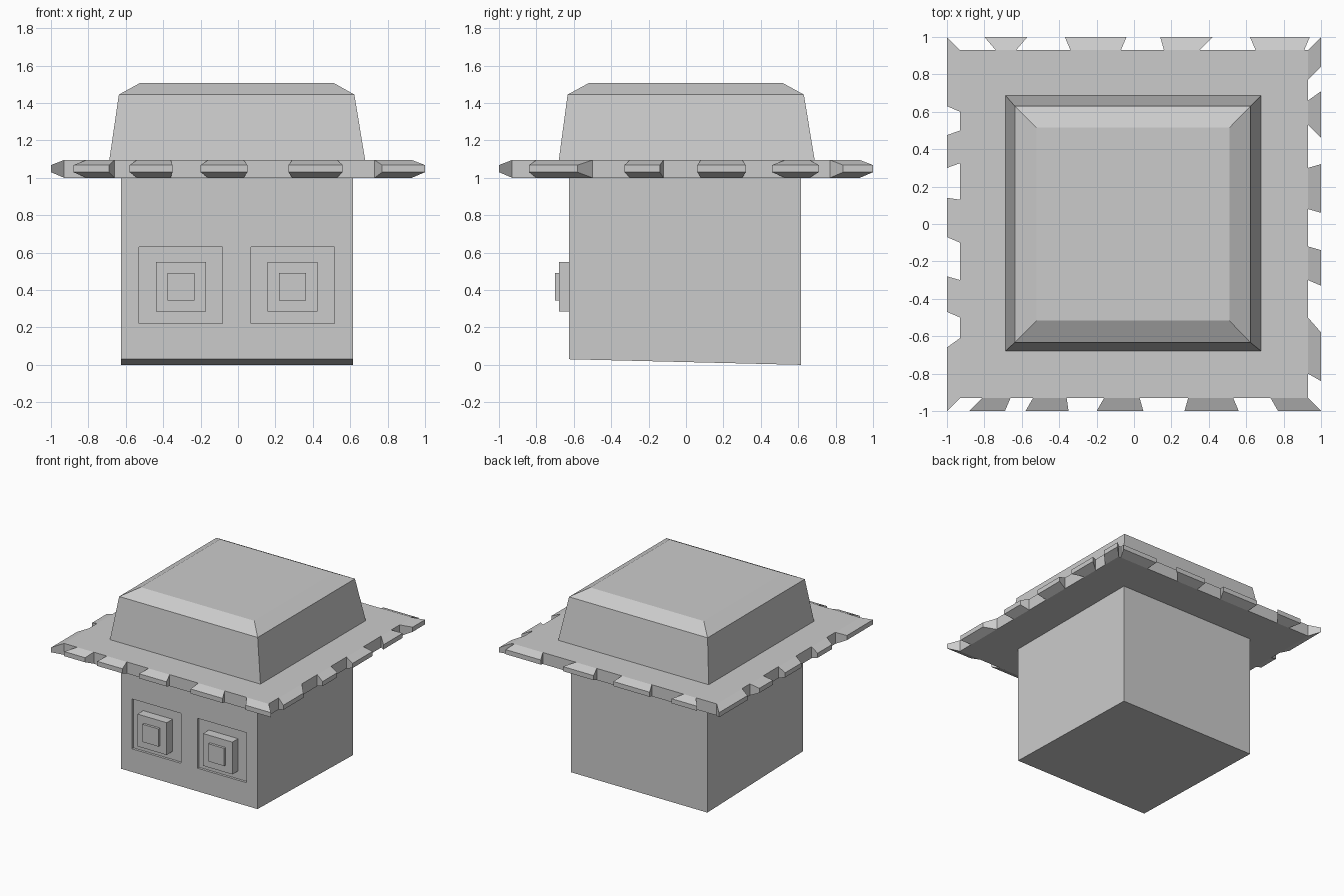
import bpy, bmesh
from mathutils import Matrix
from math import pi

if "Cube" in bpy.data.objects:
    bpy.data.objects.remove(bpy.data.objects["Cube"])


def finish(name, bm):
    bmesh.ops.recalc_face_normals(bm, faces=bm.faces)
    me = bpy.data.meshes.new(name)
    bm.to_mesh(me)
    bm.free()
    ob = bpy.data.objects.new(name, me)
    bpy.context.collection.objects.link(ob)
    return ob


def stack(bm, loops):
    """Skin a list of equal-length loops and cap both ends."""
    rings = [[bm.verts.new(p) for p in loop] for loop in loops]
    n = len(rings[0])
    for a, b in zip(rings, rings[1:]):
        for i in range(n):
            j = (i + 1) % n
            bm.faces.new((a[i], a[j], b[j], b[i]))
    bm.faces.new(rings[0][::-1])
    bm.faces.new(rings[-1])
    return [v for r in rings for v in r]


def rect(x0, x1, y0, y1, z):
    return [(x0, y0, z), (x1, y0, z), (x1, y1, z), (x0, y1, z)]


def box(name, x0, x1, y0, y1, z0, z1):
    bm = bmesh.new()
    stack(bm, [rect(x0, x1, y0, y1, z0), rect(x0, x1, y0, y1, z1)])
    return finish(name, bm)


# Head block, underside tilted up slightly at the front
head = box("head_block", -0.625, 0.615, -0.625, 0.615, 0, 1.0)
for v in head.data.vertices:
    if v.co.z < 0.1 and v.co.y < 0:
        v.co.z = 0.03

# Eyes: shallow sockets with two stepped blocks
for side, cx in (("left", -0.305), ("right", 0.292)):
    cutter = box(side + "_socket_cutter", cx - 0.223, cx + 0.223, -0.7, -0.605, 0.22, 0.63)
    cutter.hide_render = True
    cutter.hide_set(True)
    mod = head.modifiers.new(side + "_socket", "BOOLEAN")
    mod.operation = "DIFFERENCE"
    mod.solver = "EXACT"
    mod.object = cutter
    box(side + "_eye", cx - 0.133, cx + 0.133, -0.68, -0.605, 0.285, 0.55)
    box(side + "_pupil", cx - 0.072, cx + 0.072, -0.70, -0.68, 0.345, 0.49)

# Hat brim with ragged bevelled teeth: (base start, base end, tip start, tip end)
E = 0.93
front = [(-0.81, -0.66, -0.88, -0.69), (-0.54, -0.36, -0.58, -0.35),
         (-0.16, 0.03, -0.20, 0.05), (0.29, 0.53, 0.27, 0.56), (0.73, E, 0.77, 1)]
right = [(-0.80, -0.50, -0.84, -0.58), (-0.30, -0.12, -0.33, -0.14),
         (0.08, 0.30, 0.06, 0.32), (0.53, 0.66, 0.46, 0.71), (0.77, E, 0.84, 1)]
back = [(-0.74, -0.63, -0.80, -0.57), (-0.34, -0.07, -0.37, -0.04),
        (0.16, 0.35, 0.14, 0.42), (0.65, 0.91, 0.62, 0.94)]
left = [(-E, -0.61, -1, -0.66), (-0.50, -0.30, -0.47, -0.28),
        (-0.10, 0.13, -0.07, 0.14), (0.325, 0.50, 0.30, 0.475), (0.60, E, 0.63, 1)]


def flip(teeth):
    return [(-b, -a, -d, -c) for a, b, c, d in teeth]


bm = bmesh.new()
stack(bm, [rect(-E, E, -E, E, 1.0), rect(-E, E, -E, E, 1.095)])
for k, teeth in enumerate((front, right, flip(back), flip(left))):
    verts = []
    for a, b, c, d in teeth:
        verts += stack(bm, [
            [(a, -E, 1.0), (b, -E, 1.0), (b, -E, 1.095), (a, -E, 1.095)],
            [(c, -1, 1.03), (d, -1, 1.03), (d, -1, 1.068), (c, -1, 1.068)]])
    bmesh.ops.rotate(bm, verts=verts, matrix=Matrix.Rotation(k * pi / 2, 3, "Z"))
finish("hat_brim", bm)

# Hat crown, tapered with a bevelled top
bm = bmesh.new()
stack(bm, [rect(-0.688, 0.68, -0.68, 0.688, 1.095),
           rect(-0.637, 0.622, -0.633, 0.63, 1.445),
           rect(-0.522, 0.51, -0.517, 0.515, 1.508)])
finish("hat_crown", bm)
